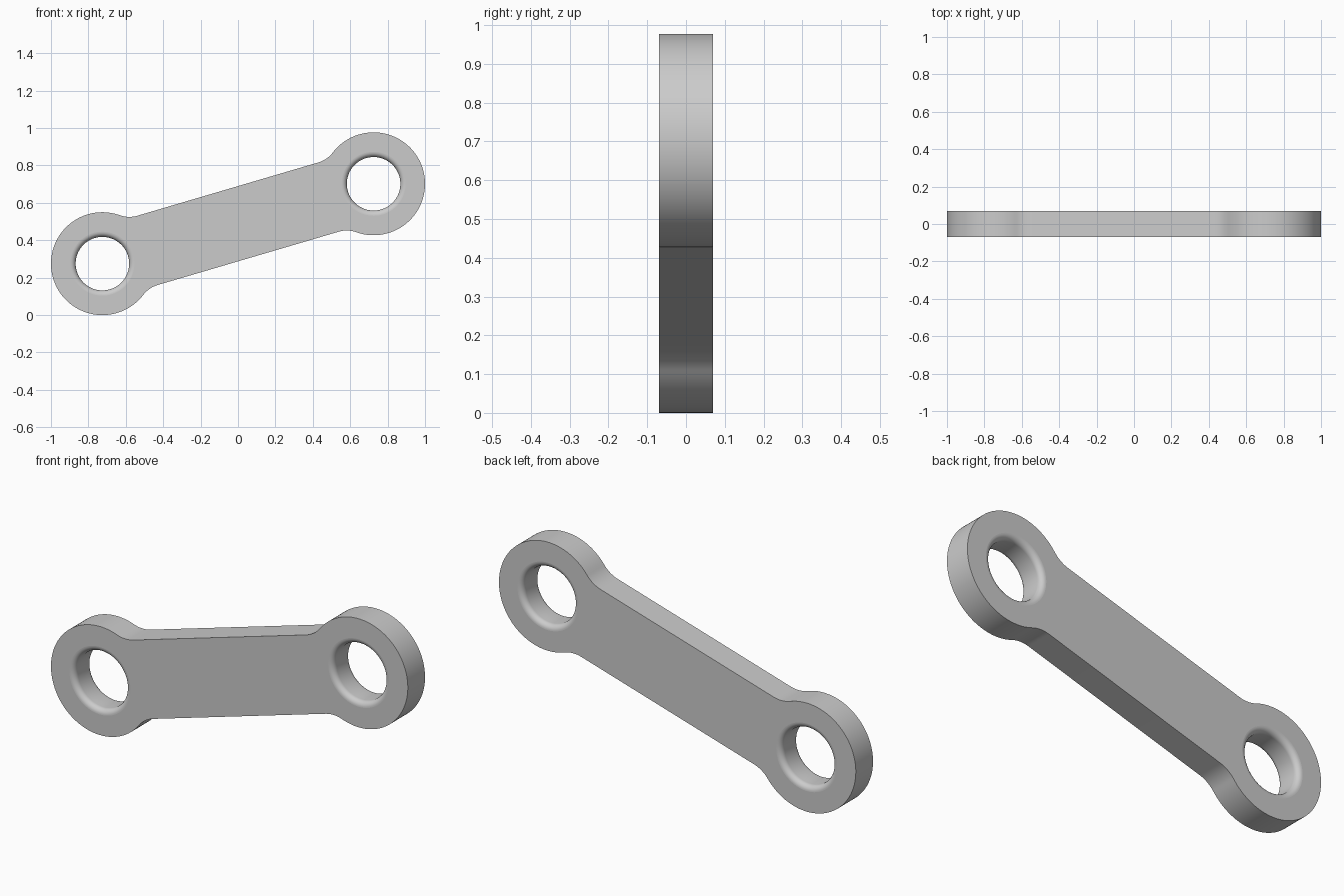
import bpy
import bmesh
from math import sin, cos, pi, atan2, hypot, sqrt
from mathutils import Matrix, Vector

cube = bpy.data.objects.get("Cube")
if cube:
    bpy.data.objects.remove(cube, do_unlink=True)

# Main dimensions
DEPTH = 0.069            # half thickness
EYE_R = 0.275            # outer radius of each eye
BORE_R = 0.143           # hole radius
ROUND = 0.028            # rounding at the hole rims
BAR_H = 0.193            # half width of the bar
NECK = 0.15              # fillet between bar and eye
DX, DZ = 1.45, 0.427     # offset between eye centres
HALF = hypot(DX, DZ) / 2
SIDES = 96

mat = bpy.data.materials.new("plain grey")
mat.use_nodes = True
colour = (0.6, 0.6, 0.6, 1)
mat.diffuse_color = colour
mat.node_tree.nodes["Principled BSDF"].inputs["Base Color"].default_value = colour


def arc(cx, cz, r, a0, a1, n):
    return [(cx + r * cos(a0 + (a1 - a0) * i / n),
             cz + r * sin(a0 + (a1 - a0) * i / n)) for i in range(n + 1)]


def outline():
    """Half of the outline, then the same turned by half a revolution."""
    neck_x = sqrt((EYE_R + NECK) ** 2 - (BAR_H + NECK) ** 2)
    a = atan2(BAR_H + NECK, -neck_x)
    neck_c = HALF - neck_x
    lower = arc(neck_c, -BAR_H - NECK, NECK, pi / 2, pi - a, 12)
    eye = arc(HALF, 0, EYE_R, -a, a, 80)
    upper = arc(neck_c, BAR_H + NECK, NECK, a - pi, -pi / 2, 12)
    # Neck arcs share their tangent points with the eye arc
    half = lower + eye[1:-1] + upper
    return half + [(-x, -z) for x, z in half]


def hole_profile():
    """Radius and depth across a hole with both rims rounded."""
    front = [(BORE_R + ROUND * (1 - sin(t)), -DEPTH + ROUND * (1 - cos(t)))
             for t in (pi / 2 * i / 8 for i in range(9))]
    return front + [(r, -y) for r, y in reversed(front)]


bm = bmesh.new()


def ring(points, y):
    verts = [bm.verts.new((x, y, z)) for x, z in points]
    for i, v in enumerate(verts):
        bm.edges.new((verts[i - 1], v))
    return verts


def bridge(a, b):
    for i in range(len(a)):
        face = bm.faces.new((a[i - 1], a[i], b[i], b[i - 1]))
        face.smooth = True


# Outer wall
loops = {-1: [], 1: []}
rim = [ring(outline(), s * DEPTH) for s in (-1, 1)]
bridge(*rim)
loops[-1].append(rim[0])
loops[1].append(rim[1])

# Rounded bores
for cx in (-HALF, HALF):
    rings = [ring(arc(cx, 0, r, 0, 2 * pi, SIDES)[:-1], y) for r, y in hole_profile()]
    for a, b in zip(rings, rings[1:]):
        bridge(a, b)
    loops[-1].append(rings[0])
    loops[1].append(rings[-1])

# Flat front and back with the holes left open
for side, groups in loops.items():
    edges = [bm.edges.get((g[i - 1], g[i])) for g in groups for i in range(len(g))]
    bmesh.ops.triangle_fill(bm, edges=edges, use_beauty=True, normal=Vector((0, side, 0)))

bmesh.ops.recalc_face_normals(bm, faces=bm.faces[:])

# Tilt the link and lift it onto the ground
tilt = Matrix.Rotation(-atan2(DZ, DX), 4, "Y")
bm.transform(Matrix.Translation((0, 0, EYE_R + DZ / 2)) @ tilt)

mesh = bpy.data.meshes.new("connecting_link")
bm.to_mesh(mesh)
bm.free()
mesh.materials.append(mat)
link = bpy.data.objects.new("connecting_link", mesh)
bpy.context.scene.collection.objects.link(link)
